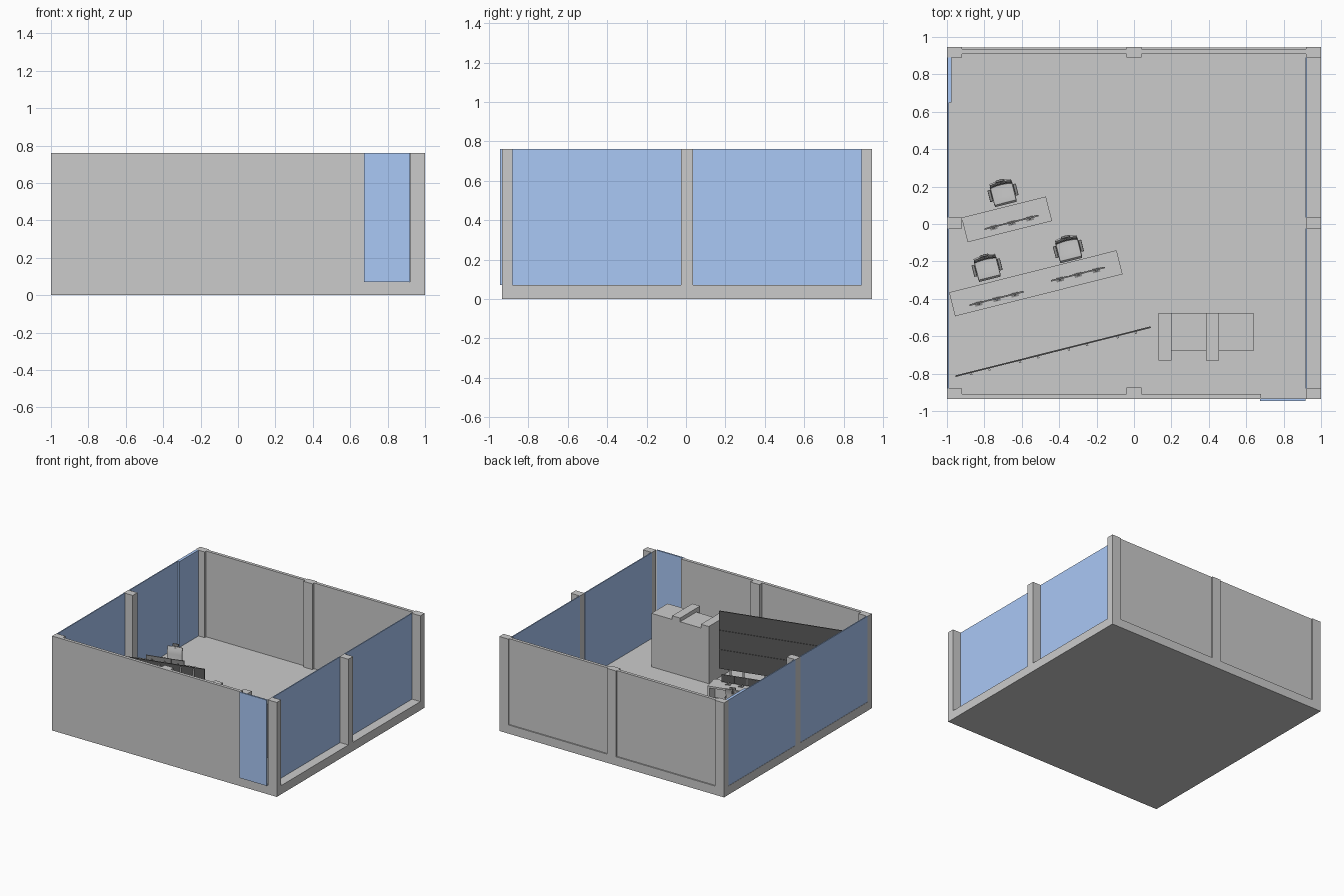
import bpy, bmesh
from math import radians, cos, sin, pi
from mathutils import Matrix, Vector

if "Cube" in bpy.data.objects:
    bpy.data.objects.remove(bpy.data.objects["Cube"])

FLOOR, TOP, TILT = 0.07, 0.76, radians(14.1)
ID = Matrix.Identity(4)

def material(name, rgb):
    m = bpy.data.materials.new(name)
    m.diffuse_color = (*rgb, 1)
    m.use_nodes = True
    m.node_tree.nodes["Principled BSDF"].inputs["Base Color"].default_value = m.diffuse_color
    return m

BLUE = material("blue_glass", (0.40, 0.58, 0.92))
BLACK = material("black", (0.10, 0.10, 0.10))
DARK = material("dark_grey", (0.25, 0.25, 0.25))

def finish(name, bm, frame=ID, mat=None, smooth=False):
    bm.transform(frame)
    bmesh.ops.recalc_face_normals(bm, faces=bm.faces)
    me = bpy.data.meshes.new(name)
    bm.to_mesh(me)
    bm.free()
    ob = bpy.data.objects.new(name, me)
    bpy.context.collection.objects.link(ob)
    if mat:
        me.materials.append(mat)
    if smooth:
        bpy.ops.object.select_all(action='DESELECT')
        ob.select_set(True)
        bpy.context.view_layer.objects.active = ob
        bpy.ops.object.shade_smooth_by_angle(angle=radians(40))
    return ob

def add_box(bm, x, y, z, rot=ID):
    lo, hi = Vector((x[0], y[0], z[0])), Vector((x[1], y[1], z[1]))
    m = rot @ Matrix.Translation((lo + hi) / 2) @ Matrix.Diagonal((*(hi - lo), 1))
    return bmesh.ops.create_cube(bm, size=1, matrix=m)

def box(name, x, y, z, frame=ID, mat=None, bevel=0):
    bm = bmesh.new()
    add_box(bm, x, y, z)
    if bevel:
        bmesh.ops.bevel(bm, geom=bm.edges[:], offset=bevel, segments=3, profile=0.5, affect='EDGES')
    return finish(name, bm, frame, mat, bevel > 0)

def cylinder(name, r, z, frame, mat):
    bm = bmesh.new()
    bmesh.ops.create_cone(bm, cap_ends=True, segments=16, radius1=r, radius2=r, depth=z[1] - z[0],
                          matrix=Matrix.Translation((0, 0, sum(z) / 2)))
    return finish(name, bm, frame, mat, True)

def ribbon(name, width, pts, thick, frame, mat=None):
    """Curved cushion: a (y, z) side profile swept across x, dished at the centre, then thickened."""
    bm = bmesh.new()
    rows = []
    for i in range(9):
        t = i / 4 - 1
        rows.append([bm.verts.new((t * width / 2, y - 0.006 * t * t * ny, z + 0.006 * t * t * nz))
                     for y, z, ny, nz in pts])
    for a, b in zip(rows, rows[1:]):
        for j in range(len(pts) - 1):
            bm.faces.new((a[j], a[j + 1], b[j + 1], b[j]))
    bmesh.ops.recalc_face_normals(bm, faces=bm.faces)
    bmesh.ops.solidify(bm, geom=bm.faces[:], thickness=thick)
    return finish(name, bm, frame, mat, True)

def place(x, y, z=FLOOR):
    return Matrix.Translation((x, y, z)) @ Matrix.Rotation(TILT, 4, 'Z')

# Room shell
WALL = (FLOOR, TOP)
box("floor", (-1, 1), (-0.935, 0.945), (0, FLOOR))
for x in ((-1, -0.92), (0.92, 1)):
    for y in ((-0.935, -0.88), (-0.025, 0.035), (0.89, 0.945)):
        box("side_column", x, y, WALL)
box("front_middle_column", (-0.04, 0.04), (-0.912, -0.875), WALL)
box("back_middle_column", (-0.04, 0.04), (0.89, 0.945), WALL)
box("front_wall", (-0.92, 0.68), (-0.935, -0.91), WALL)
for x in ((-0.92, -0.04), (0.04, 0.92)):
    box("back_wall", x, (0.91, 0.935), WALL)

# Glazing and doors
for y in ((-0.88, -0.025), (0.035, 0.89)):
    box("right_window", (0.918, 0.926), y, WALL, mat=BLUE)
    box("left_window", (-0.998, -0.99), y, WALL, mat=BLUE)
box("front_door", (0.675, 0.917), (-0.945, -0.933), WALL, mat=BLUE)
box("left_door", (-0.99, -0.975), (0.65, 0.89), WALL, mat=BLUE)

# Equipment cabinet with two raised ridges
box("cabinet", (0.20, 0.64), (-0.68, -0.475), (FLOOR, 0.50))
box("cabinet_end", (0.13, 0.20), (-0.73, -0.475), (FLOOR, 0.53))
box("cabinet_ridge", (0.385, 0.455), (-0.73, -0.475), (FLOOR, 0.53))

# Video wall: 4 x 3 panels on rear posts
wall = place(-0.4325, -0.6825, 0)
W, H, Z0 = 1.078 / 4, 0.155, 0.175
for i in range(4):
    cx = (i - 1.5) * W
    for j in range(3):
        box("video_panel", (cx - W / 2 + 0.001, cx + W / 2 - 0.001), (-0.004, 0.004),
            (Z0 + j * H + 0.001, Z0 + (j + 1) * H - 0.001), wall, BLACK)
    for s in (-1, 1):
        px = cx + s * 0.05
        box("video_wall_post", (px - 0.006, px + 0.006), (-0.015, -0.004), (FLOOR, 0.625), wall)

# Desks: top, end panels and modesty panel
def desk(x, y, length, depth):
    f, l, d = place(x, y), length / 2, depth / 2
    box("desk_top", (-l, l), (-d, d), (0.155, 0.17), f)
    for s in (-1, 1):
        box("desk_end_panel", sorted((s * l, s * (l - 0.015))), (-d, d), (0, 0.155), f)
    box("desk_modesty_panel", (-l + 0.015, l - 0.015), (-d + 0.01, -d + 0.02), (0.03, 0.155), f)

desk(-0.68, 0.025, 0.465, 0.135)
desk(-0.525, -0.317, 0.923, 0.132)

# Monitor sets: three screens facing the chair
def monitors(x, y):
    f = place(x, y, FLOOR + 0.17)
    for i in (-1, 0, 1):
        c = i * 0.1
        box("monitor_frame", (c - 0.049, c + 0.049), (-0.005, 0.002), (0.016, 0.076), f, DARK)
        box("monitor_screen", (c - 0.046, c + 0.046), (0.002, 0.0035), (0.019, 0.073), f, BLACK)
        box("monitor_neck", (c - 0.006, c + 0.006), (-0.012, -0.005), (0, 0.05), f, DARK)
        box("monitor_foot", (c - 0.02, c + 0.02), (-0.017, 0.008), (0, 0.004), f, DARK)

for p in ((-0.655, 0.01), (-0.735, -0.397), (-0.30, -0.267)):
    monitors(*p)

# Office chairs facing the desks
def chair(x, y):
    f = place(x, y)
    ribbon("chair_seat", 0.118, [(-0.062, 0.095, 0, 1), (-0.052, 0.105, 0, 1), (-0.02, 0.107, 0, 1),
                                 (0.02, 0.104, 0, 1), (0.048, 0.106, 0, 1)], 0.014, f)
    ribbon("chair_back", 0.116, [(0.046, 0.122, 1, 0), (0.051, 0.15, 1, 0), (0.05, 0.18, 1, 0),
                                 (0.054, 0.21, 1, 0), (0.062, 0.238, 1, 0)], 0.008, f)
    box("chair_back_spine", (-0.01, 0.01), (0.058, 0.068), (0.08, 0.23), f, DARK, 0.003)
    box("chair_spine_foot", (-0.01, 0.01), (0, 0.068), (0.078, 0.088), f, DARK, 0.003)
    box("headrest_stem", (-0.004, 0.004), (0.064, 0.076), (0.21, 0.25), f, DARK)
    box("headrest", (-0.024, 0.024), (0.062, 0.074), (0.238, 0.258), f, DARK, 0.004)
    for s in (-1, 1):
        box("armrest_pad", sorted((s * 0.062, s * 0.078)), (-0.03, 0.034), (0.145, 0.153), f, DARK, 0.003)
        box("armrest_post", sorted((s * 0.066, s * 0.073)), (-0.008, 0.012), (0.087, 0.146), f, DARK)
        box("armrest_bracket", sorted((s * 0.02, s * 0.073)), (-0.008, 0.012), (0.083, 0.089), f, DARK)
    cylinder("chair_gas_lift", 0.008, (0.02, 0.092), f, DARK)
    cylinder("chair_hub", 0.014, (0.016, 0.032), f, DARK)
    base = bmesh.new()
    for k in range(5):
        r = Matrix.Rotation(2 * pi * k / 5 + pi / 2, 4, 'Z')
        add_box(base, (0.008, 0.062), (-0.005, 0.005), (0.017, 0.025), r)
        wheel = r @ Matrix.Translation((0.058, 0, 0.0085)) @ Matrix.Rotation(pi / 2, 4, 'X')
        bmesh.ops.create_cone(base, cap_ends=True, segments=12, radius1=0.0085, radius2=0.0085,
                              depth=0.012, matrix=wheel)
    finish("chair_star_base", base, f, DARK, True)

for p in ((-0.70, 0.165), (-0.785, -0.235), (-0.35, -0.135)):
    chair(*p)
